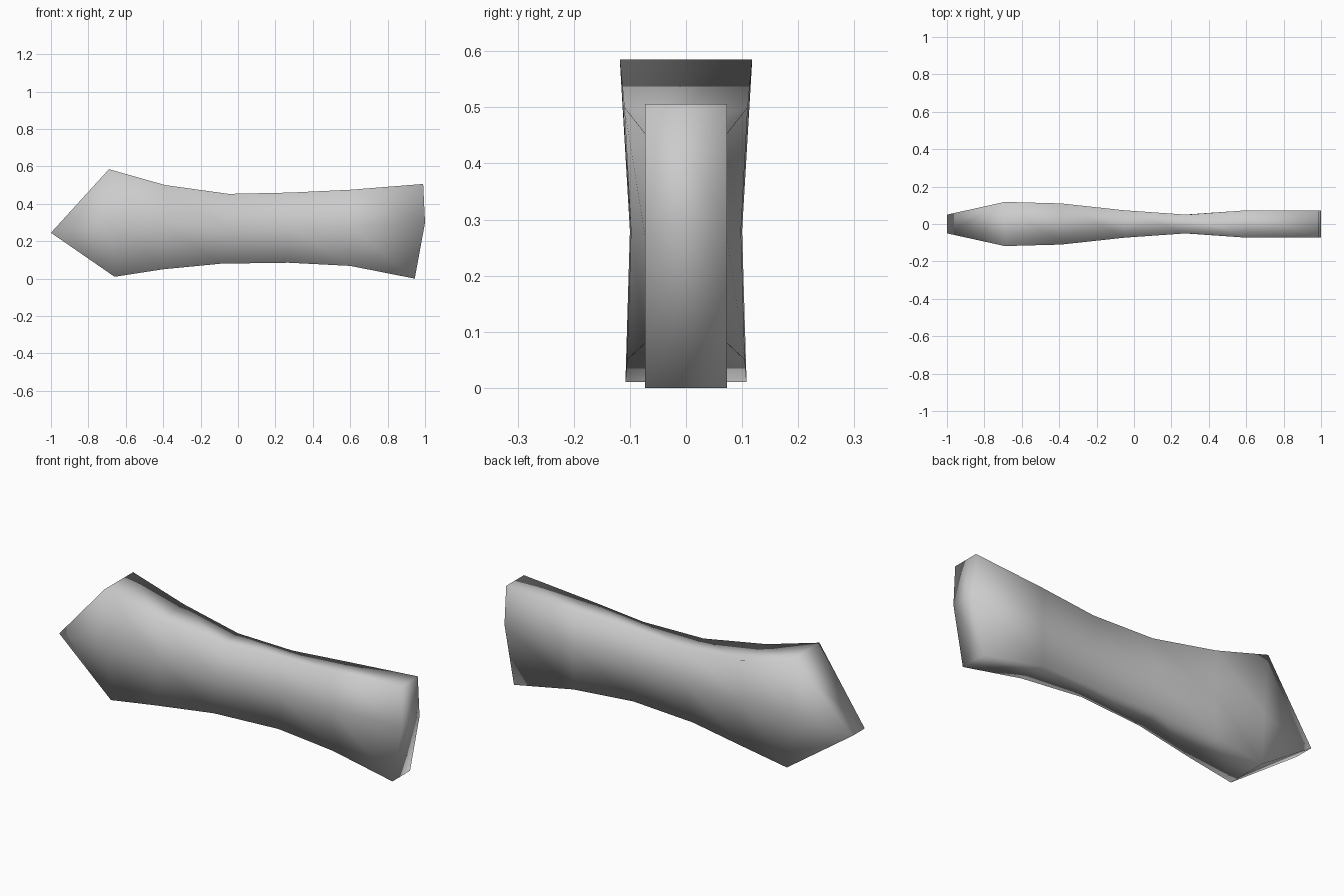
import bpy
import bmesh

cube = bpy.data.objects.get("Cube")
if cube:
    bpy.data.objects.remove(cube, do_unlink=True)

# Single grey material
grey = bpy.data.materials.new("plain_grey")
grey.use_nodes = True
colour = (0.6, 0.6, 0.6, 1)
grey.diffuse_color = colour
grey.node_tree.nodes["Principled BSDF"].inputs["Base Color"].default_value = colour

# Each station lists (x, half thickness, z) at the top, middle and bottom
stations = [
    ((-0.69, 0.118, 0.585), (-0.68, 0.10, 0.28), (-0.66, 0.108, 0.01)),
    ((-0.39, 0.110, 0.50), (-0.39, 0.098, 0.28), (-0.40, 0.105, 0.05)),
    ((-0.05, 0.073, 0.453), (-0.06, 0.073, 0.27), (-0.09, 0.073, 0.08)),
    ((0.28, 0.05, 0.46), (0.28, 0.05, 0.27), (0.27, 0.05, 0.085)),
    ((0.60, 0.073, 0.475), (0.60, 0.073, 0.28), (0.60, 0.073, 0.068)),
    ((0.99, 0.073, 0.506), (1.0, 0.073, 0.30), (0.945, 0.073, 0.0)),
]

bm = bmesh.new()


def make_ring(station):
    """Loop of six vertices, down the front side and up the back."""
    front = [bm.verts.new((x, -y, z)) for x, y, z in station]
    back = [bm.verts.new((x, y, z)) for x, y, z in reversed(station)]
    return front + back


# Body skin between neighbouring stations
rings = [make_ring(s) for s in stations]
for a, b in zip(rings, rings[1:]):
    for i in range(6):
        j = (i + 1) % 6
        bm.faces.new((a[i], a[j], b[j], b[i]))

# Square end
end = rings[-1]
bm.faces.new((end[0], end[1], end[4], end[5]))
bm.faces.new((end[1], end[2], end[3], end[4]))

# Chisel tip
first = rings[0]
tip_front, tip_back = [bm.verts.new((-1, y, 0.245)) for y in (-0.05, 0.05)]
for tip, side in ((tip_front, first[:3]), (tip_back, first[3:])):
    for p, q in zip(side, side[1:]):
        bm.faces.new((tip, p, q))
bm.faces.new((tip_front, tip_back, first[5], first[0]))
bm.faces.new((tip_back, tip_front, first[2], first[3]))

bmesh.ops.recalc_face_normals(bm, faces=bm.faces)
for face in bm.faces:
    face.smooth = True

mesh = bpy.data.meshes.new("tapered_body")
bm.to_mesh(mesh)
bm.free()
mesh.materials.append(grey)
body = bpy.data.objects.new("tapered_body", mesh)
bpy.context.collection.objects.link(body)
